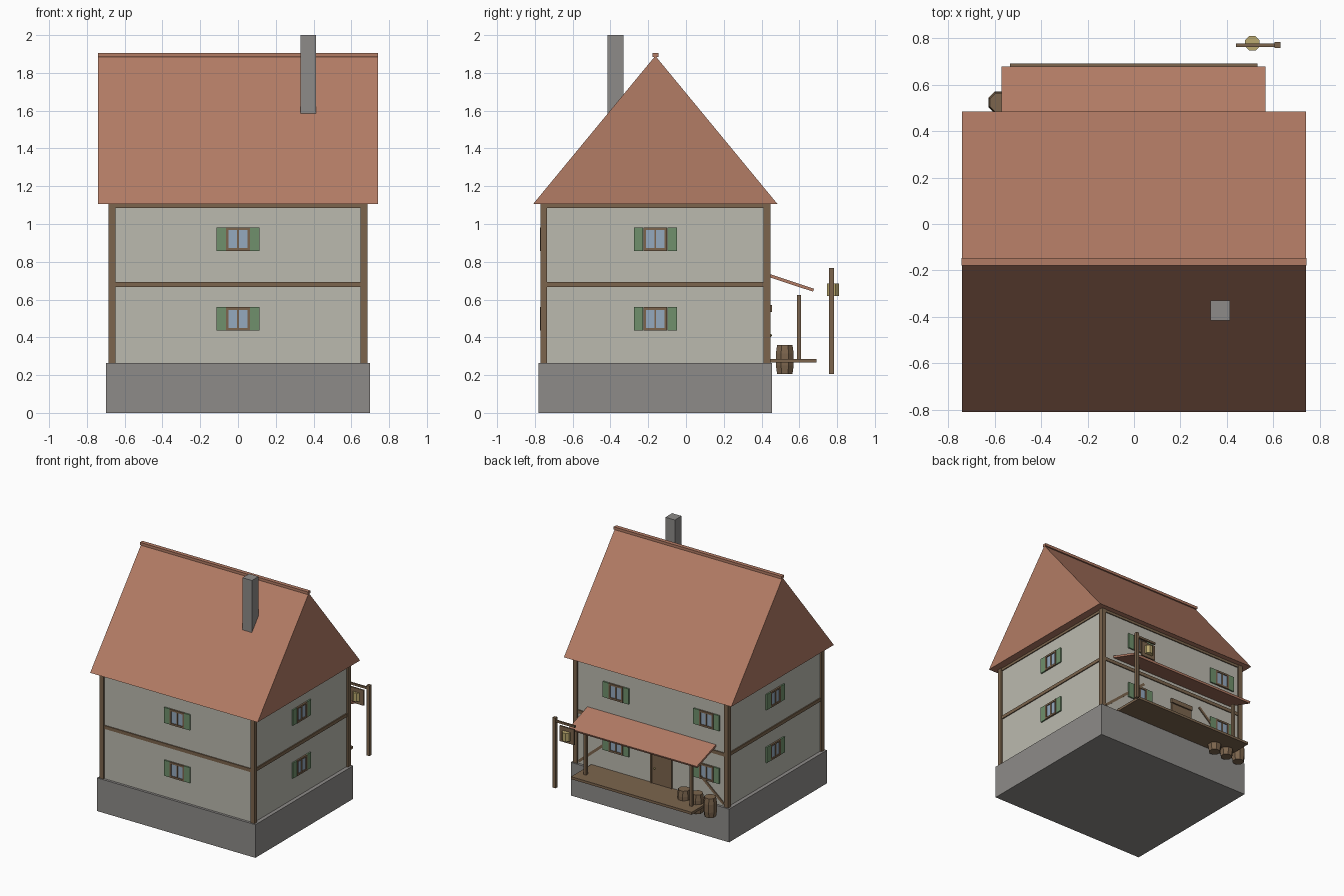
import bpy, bmesh, math
from mathutils import Matrix, Vector

if "Cube" in bpy.data.objects:
    bpy.data.objects.remove(bpy.data.objects["Cube"])

CY = -0.1625            # house centre in y
WX, WY = 0.67, 0.598    # wall half sizes


def material(name, rgb):
    m = bpy.data.materials.new(name)
    m.diffuse_color = (*rgb, 1)
    m.use_nodes = True
    m.node_tree.nodes["Principled BSDF"].inputs["Base Color"].default_value = m.diffuse_color
    return m


ROOF = material("roof_tile", (0.45, 0.20, 0.13))
PLASTER = material("plaster", (0.50, 0.49, 0.43))
WOOD = material("timber", (0.20, 0.13, 0.075))
GREEN = material("shutter_green", (0.16, 0.28, 0.15))
GLASS = material("glass", (0.30, 0.40, 0.52))
GOLD = material("gold", (0.50, 0.40, 0.16))
STONE = material("stone", (0.27, 0.26, 0.25))


def finish(name, bm, mat, matrix=None):
    if matrix is not None:
        bmesh.ops.transform(bm, matrix=matrix, verts=bm.verts)
    bmesh.ops.recalc_face_normals(bm, faces=bm.faces)
    me = bpy.data.meshes.new(name)
    bm.to_mesh(me)
    bm.free()
    ob = bpy.data.objects.new(name, me)
    bpy.context.collection.objects.link(ob)
    me.materials.append(mat)
    return ob


def box(name, x, y, z, mat, matrix=None):
    """Box from three (low, high) ranges."""
    bm = bmesh.new()
    bmesh.ops.create_cube(bm, size=1)
    for v in bm.verts:
        v.co = Vector(r[0] if c < 0 else r[1] for c, r in zip(v.co, (x, y, z)))
    return finish(name, bm, mat, matrix)


def prism_x(name, profile, x0, x1, mat):
    """Extrude a (y, z) profile along x."""
    bm = bmesh.new()
    f = bm.faces.new([bm.verts.new((x0, y, z)) for y, z in profile])
    geo = bmesh.ops.extrude_face_region(bm, geom=[f])["geom"]
    bmesh.ops.translate(bm, vec=(x1 - x0, 0, 0),
                        verts=[g for g in geo if isinstance(g, bmesh.types.BMVert)])
    return finish(name, bm, mat)


def turned(name, loc, rings, sides, mat):
    """Low-poly turned solid from (radius, z) rings."""
    bm = bmesh.new()
    loops = []
    for r, z in rings:
        loops.append([bm.verts.new((r * math.cos(2 * math.pi * (i + .5) / sides),
                                    r * math.sin(2 * math.pi * (i + .5) / sides), z))
                      for i in range(sides)])
    for a, b in zip(loops, loops[1:]):
        for i in range(sides):
            j = (i + 1) % sides
            bm.faces.new((a[i], a[j], b[j], b[i]))
    bm.faces.new(loops[0])
    bm.faces.new(loops[-1])
    return finish(name, bm, mat, Matrix.Translation(loc))


# House body
box("foundation", (-.70, .70), (CY - .6175, CY + .6175), (0, .265), STONE)
box("walls", (-WX, WX), (CY - WY, CY + WY), (.26, 1.106), PLASTER)
for sx in (-1, 1):
    for sy in (-1, 1):
        x, y = sx * .667, CY + sy * .591
        box("corner_post", (x - .018, x + .018), (y - .018, y + .018), (.265, 1.105), WOOD)

# Roof, ridge and chimney
prism_x("roof", [(-.81, 1.105), (.485, 1.105), (CY, 1.89)], -.74, .74, ROOF)
box("ridge_cap", (-.742, .742), (CY - .016, CY + .016), (1.885, 1.906), ROOF)
box("chimney", (.33, .413), (-.415, -.33), (1.5, 2.0), STONE)


def side_matrix(turn, dist):
    """Local wall frame: x along the wall, -y outwards."""
    return (Matrix.Translation((0, CY, 0)) @ Matrix.Rotation(turn * math.pi / 2, 4, 'Z')
            @ Matrix.Translation((0, -dist, 0)))


def window(m, u, z):
    h, w = .062, .063
    box("window_glass", (u - .055, u + .055), (-.006, .01), (z - .055, z + .055), GLASS, m)
    for s in (-1, 1):
        a, b = sorted((u + s * w, u + s * (w - .014)))
        box("window_jamb", (a, b), (-.013, .01), (z - h, z + h), WOOD, m)
        a, b = sorted((z + s * h, z + s * (h - .014)))
        box("window_rail", (u - w + .014, u + w - .014), (-.013, .01), (a, b), WOOD, m)
        a, b = sorted((u + s * .064, u + s * .114))
        box("shutter", (a, b), (-.011, .005), (z - h, z + h), GREEN, m)
    box("window_mullion", (u - .005, u + .005), (-.011, .01), (z - h, z + h), WOOD, m)


# Beams and windows on all four sides
for turn in range(4):
    m = side_matrix(turn, WX if turn % 2 else WY)
    half = (WY if turn % 2 else WX) - .022
    for z0, z1 in ((.667, .694), (1.085, 1.105)):
        box("wall_beam", (-half, half), (-.008, .01), (z0, z1), WOOD, m)
    for u in ((-.31, .49) if turn == 2 else (0,)):
        for z in (.498, .92):
            window(m, u, z)

# Back wall: door and diagonal braces
back = side_matrix(2, WY)
box("door", (.01, .17), (-.008, .01), (.285, .535), WOOD, back)
box("door_lintel", (-.01, .19), (-.02, .01), (.535, .57), WOOD, back)
for x in (-.005, .17):
    box("door_jamb", (x, x + .015), (-.012, .01), (.285, .535), WOOD, back)
turned("door_knob", (-.035, .447, .41), [(.004, -.007), (.008, 0), (.004, .007)], 6, GOLD)
for s in (-1, 1):
    a, b = Vector((s * .64, 0, .285)), Vector((s * .27, 0, .6))
    d = b - a
    m = (back @ Matrix.Translation((a + b) / 2)
         @ Matrix.Rotation(-math.atan2(d.z, d.x), 4, 'Y'))
    box("diagonal_brace", (-d.length / 2, d.length / 2), (-.007, .005), (-.01, .01), WOOD, m)

# Porch
box("porch_deck", (-.535, .532), (.43, .692), (.266, .286), WOOD)
prism_x("porch_roof", [(.43, .722), (.43, .74), (.678, .657), (.672, .642)], -.57, .566, ROOF)
for x in (-.468, .468):
    box("porch_post", (x - .011, x + .011), (.587, .609), (.28, .625), WOOD)

# Barrels
for x in (-.58, -.465, -.35):
    turned("barrel", (x, .523, .207),
           [(.044, 0), (.051, .045), (.051, .108), (.044, .153)], 8, WOOD)

# Hanging sign with a mug
box("sign_post", (.606, .632), (.757, .783), (.207, .768), WOOD)
box("sign_arm", (.44, .61), (.763, .777), (.732, .748), WOOD)
box("sign_board", (.445, .575), (.764, .776), (.592, .715), WOOD)
turned("sign_mug", (.51, .778, .618), [(.034, 0), (.034, .066)], 8, GOLD)
